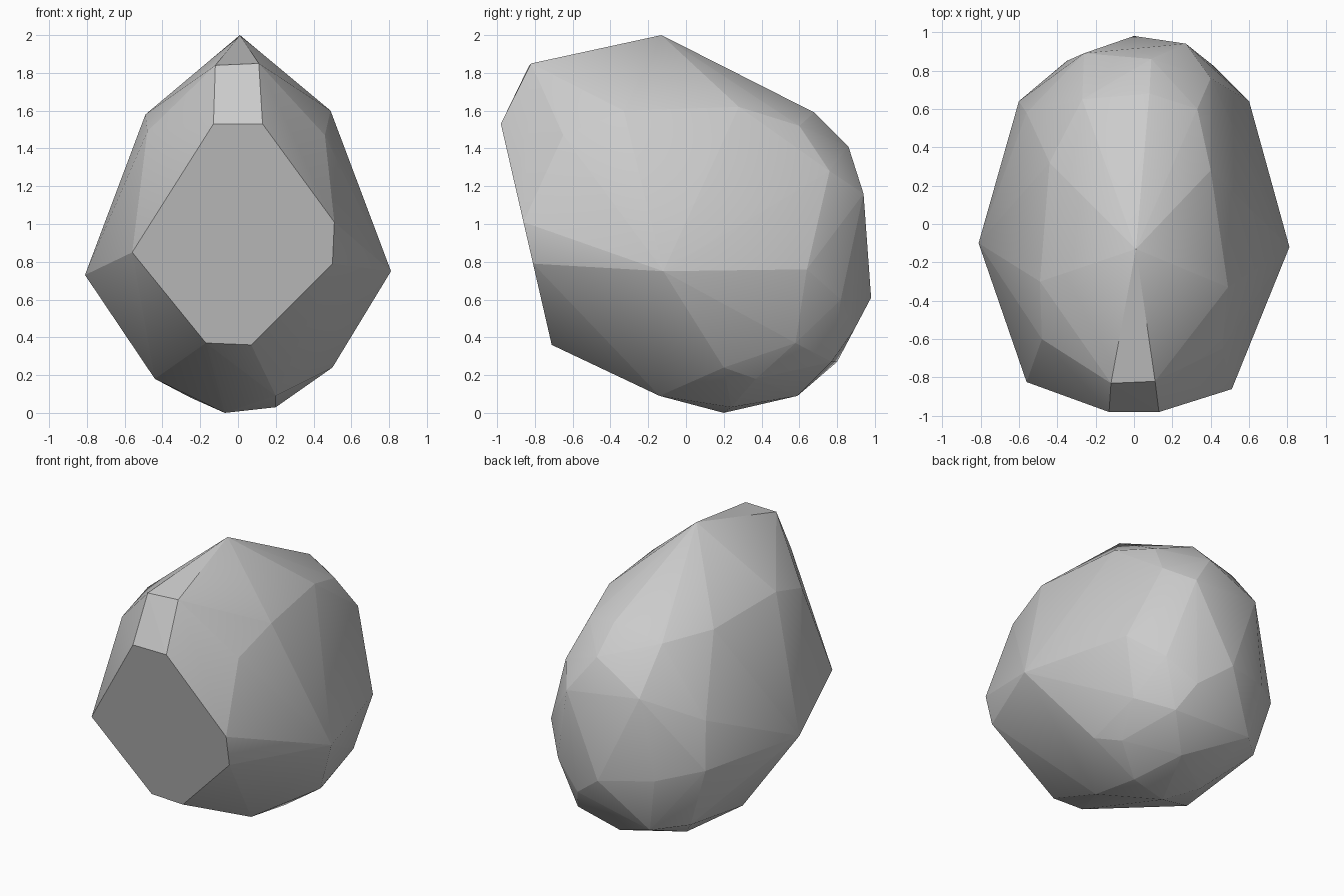
import bpy
import bmesh

cube = bpy.data.objects.get("Cube")
if cube:
    bpy.data.objects.remove(cube, do_unlink=True)

# Corners of the boulder, grouped by area
APEX = [(.01, -.13, 2)]
CAP_EDGE = [(-.12, -.83, 1.84), (.11, -.82, 1.85)]
# Cut front face: only x and z are given, the depth follows from its plane
FRONT_OUTLINE = [(-.13, 1.53), (.13, 1.53), (.51, 1.01), (.5, .79),
                 (.07, .36), (-.17, .37), (-.56, .85)]
SHOULDERS = [(-.49, -.3, 1.58), (-.48, -.6, 1.49), (-.44, .32, 1.54),
             (.49, -.33, 1.6), (.46, -.65, 1.47), (.4, .28, 1.62)]
UPPER_BACK = [(-.27, .65, 1.52), (.08, .68, 1.59), (.33, .6, 1.52),
              (.09, .86, 1.41), (.4, .76, 1.28), (-.26, .89, 1.22),
              (.27, .94, 1.16), (-.56, .58, 1.03)]
GIRTH = [(-.81, -.1, .73), (.81, -.12, .75), (.6, .64, .76), (-.6, .64, .71),
         (-.35, .85, .65), (0, .98, .61), (.42, .82, .6)]
UNDERSIDE = [(.49, .58, .37), (.3, .77, .27), (.22, .89, .44), (-.28, .8, .27),
             (-.47, .62, .29), (.5, .2, .24), (.41, .37, .18), (-.44, 0, .18),
             (.1, .59, .09), (.2, -.14, .09), (.2, .24, .03), (-.07, .2, 0),
             (-.25, .35, .08)]
FACETING = .5  # share of the flat face normal in the soft shading


def front_depth(z):
    """Depth of the leaning front plane at a given height."""
    return -.98 + .23 * (1.53 - z)


def make_material(name, grey):
    mat = bpy.data.materials.new(name)
    mat.use_nodes = True
    colour = (grey, grey, grey, 1)
    mat.diffuse_color = colour
    shader = mat.node_tree.nodes["Principled BSDF"]
    shader.inputs["Base Color"].default_value = colour
    shader.inputs["Roughness"].default_value = .9
    return mat


# Wrap the corners in a convex skin
front = [(x, front_depth(z), z) for x, z in FRONT_OUTLINE]
bm = bmesh.new()
facet_verts = {bm.verts.new(p) for p in APEX + CAP_EDGE + front}
for point in SHOULDERS + UPPER_BACK + GIRTH + UNDERSIDE:
    bm.verts.new(point)
bmesh.ops.convex_hull(bm, input=bm.verts[:])
inner = [v for v in bm.verts if not v.link_faces]
bmesh.ops.delete(bm, geom=inner, context="VERTS")

# Merge the coplanar triangles of the front cut and the sloping strip
bmesh.ops.dissolve_limit(bm, angle_limit=.02, verts=bm.verts[:], edges=bm.edges[:])
bmesh.ops.recalc_face_normals(bm, faces=bm.faces[:])
facet_verts = {v for v in facet_verts if v.is_valid}

# Smooth body, with crisp borders around the flat front facets
for face in bm.faces:
    face.smooth = True
for face in bm.faces:
    if all(v in facet_verts for v in face.verts) and abs(face.normal.x) < .15:
        face.smooth = False
        for edge in face.edges:
            edge.smooth = False

mesh = bpy.data.meshes.new("boulder")
bm.to_mesh(mesh)
bm.free()

# Soft facets: blend each corner's smooth normal with its face normal
normals = [corner.vector.copy() for corner in mesh.corner_normals]
for face in mesh.polygons:
    for i in face.loop_indices:
        normals[i] = normals[i].lerp(face.normal, FACETING).normalized()
mesh.normals_split_custom_set(normals)

mesh.materials.append(make_material("stone grey", .6))
boulder = bpy.data.objects.new("boulder", mesh)
bpy.context.collection.objects.link(boulder)
